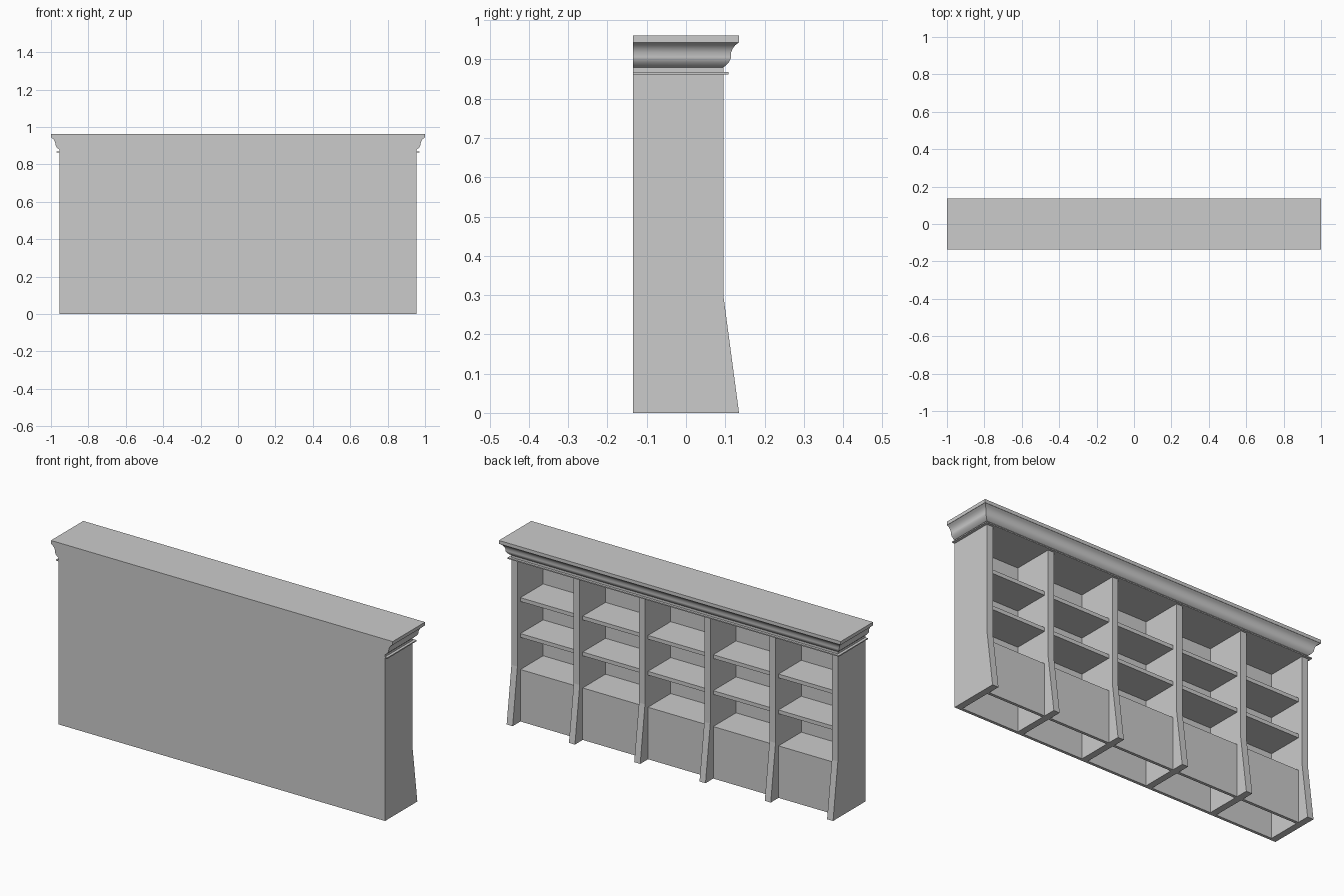
import bpy, bmesh

if "Cube" in bpy.data.objects:
    bpy.data.objects.remove(bpy.data.objects["Cube"])

BACK, FRONT, HALF = -0.135, 0.095, 0.955   # back plane, upright front, body half width
T = 0.035                                  # upright thickness
CEIL = 0.862                               # underside of the crown
BACK_T = 0.015                             # back panel thickness
SHELF_Y = 0.07                             # front edge of shelves


def finish(name, bm):
    bmesh.ops.recalc_face_normals(bm, faces=bm.faces)
    me = bpy.data.meshes.new(name)
    bm.to_mesh(me)
    bm.free()
    ob = bpy.data.objects.new(name, me)
    bpy.context.collection.objects.link(ob)
    return ob


def loft(name, rings):
    """Join closed rings of points into a capped solid."""
    bm = bmesh.new()
    vs = [[bm.verts.new(p) for p in r] for r in rings]
    n = len(vs[0])
    for a, b in zip(vs, vs[1:]):
        for i in range(n):
            j = (i + 1) % n
            bm.faces.new((a[i], a[j], b[j], b[i]))
    bm.faces.new(vs[0])
    bm.faces.new(vs[-1])
    return finish(name, bm)


def box(name, x0, x1, y0, y1, z0, z1):
    return loft(name, [[(x0, y0, z), (x1, y0, z), (x1, y1, z), (x0, y1, z)]
                       for z in (z0, z1)])


# Uprights with flared feet
profile = [(BACK, 0), (0.135, 0), (FRONT, 0.3), (FRONT, CEIL), (BACK, CEIL)]
edge = HALF - T / 2
centres = [-edge, -0.573, -0.191, 0.191, 0.573, edge]
for i, c in enumerate(centres):
    loft(f"upright_{i + 1}", [[(x, y, z) for y, z in profile]
                              for x in (c - T / 2, c + T / 2)])

# Back panel
inner = HALF - T
box("back_panel", -inner, inner, BACK, BACK + BACK_T, 0, CEIL)

# Shelves and base front panel in every bay
for i, (a, b) in enumerate(zip(centres, centres[1:])):
    x0, x1 = a + T / 2, b - T / 2
    for j, top in enumerate((0.275, 0.465, 0.655)):
        box(f"shelf_{i + 1}_{j + 1}", x0, x1, BACK + BACK_T, SHELF_Y, top - 0.02, top)
    box(f"base_panel_{i + 1}", x0, x1, SHELF_Y - 0.015, SHELF_Y, 0, 0.255)

# Crown moulding: (overhang, height), mitred around three sides, flush at the back
crown_profile = [(0.013, CEIL), (0.013, 0.868), (0, 0.868), (0, 0.880),
                 (0.007, 0.885), (0.014, 0.893), (0.019, 0.903), (0.019, 0.906),
                 (0.020, 0.918), (0.024, 0.928), (0.030, 0.936), (0.039, 0.943),
                 (0.040, 0.943), (0.040, 0.961)]
rings = []
for d, z in crown_profile:
    w = HALF + d * 1.125
    rings.append([(-w, BACK, z), (w, BACK, z), (w, FRONT + d, z), (-w, FRONT + d, z)])
crown = loft("crown", rings)
bpy.ops.object.select_all(action='DESELECT')
crown.select_set(True)
bpy.context.view_layer.objects.active = crown
bpy.ops.object.shade_smooth_by_angle()
